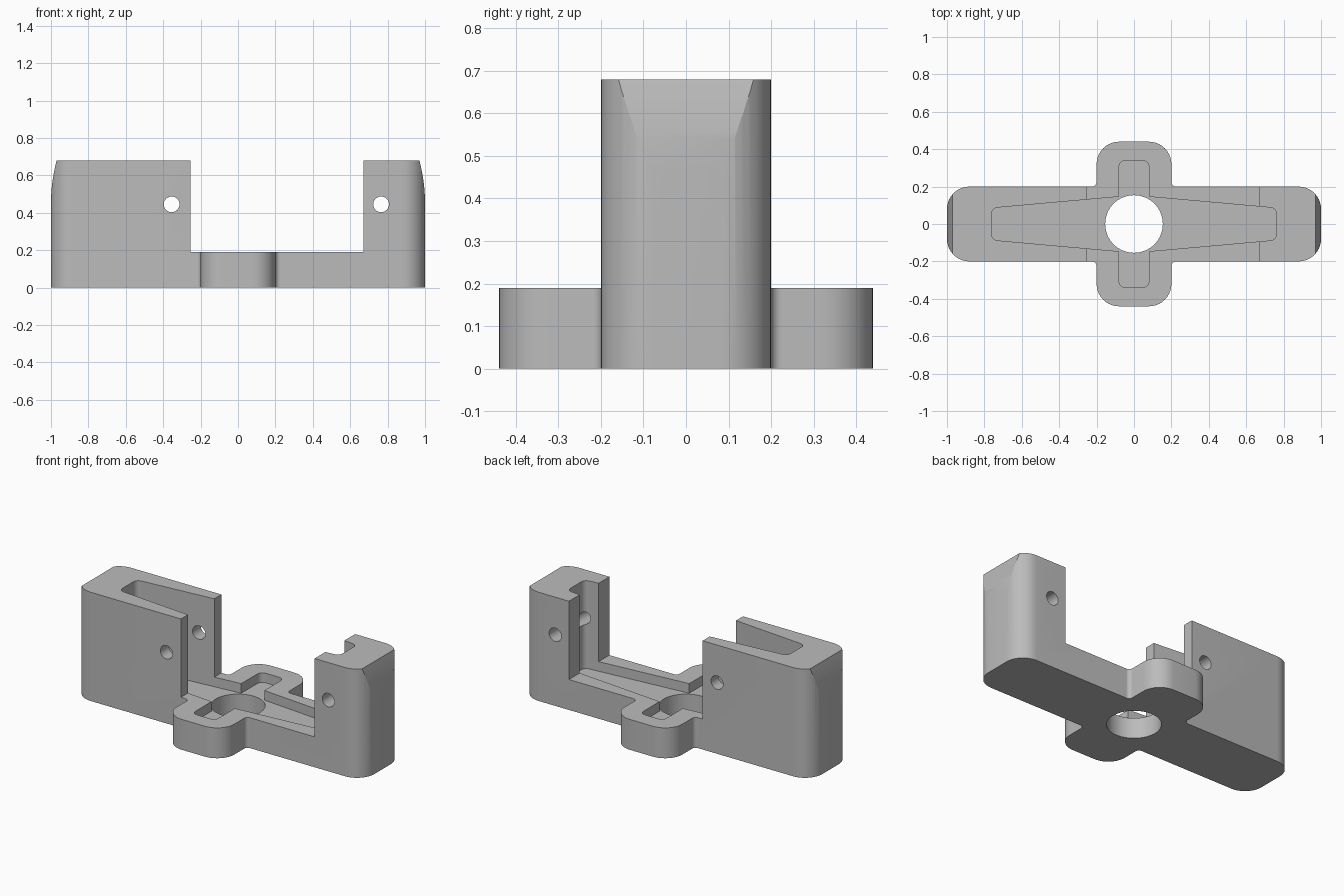
import bpy, bmesh, math
from mathutils import Vector

cube = bpy.data.objects.get("Cube")
if cube:
    bpy.data.objects.remove(cube, do_unlink=True)

grey = bpy.data.materials.new("plain grey")
grey.use_nodes = True
grey.diffuse_color = (0.5, 0.5, 0.5, 1)
grey.node_tree.nodes["Principled BSDF"].inputs["Base Color"].default_value = (0.5, 0.5, 0.5, 1)


def rounded(corners, steps=10):
    """Outline from (x, y, radius) corners, each replaced by a tangent arc."""
    out = []
    for i, (x, y, r) in enumerate(corners):
        p = Vector((x, y))
        a = (Vector(corners[i - 1][:2]) - p).normalized()
        b = (Vector(corners[(i + 1) % len(corners)][:2]) - p).normalized()
        if r == 0:
            out.append(p)
            continue
        half = a.angle(b) / 2
        centre = p + (a + b).normalized() * r / math.sin(half)
        start = p + a * r / math.tan(half) - centre
        end = p + b * r / math.tan(half) - centre
        sweep = start.angle_signed(end)
        for k in range(steps + 1):
            t = -sweep * k / steps
            c, s = math.cos(t), math.sin(t)
            out.append(centre + Vector((c * start.x - s * start.y, s * start.x + c * start.y)))
    return out


def circle(x, y, r, n=48):
    return [(x + r * math.cos(math.tau * k / n), y + r * math.sin(math.tau * k / n)) for k in range(n)]


def prism(name, outline, low, high, along_y=False):
    """Extrude an outline along z, or an xz outline along y."""
    bm = bmesh.new()
    place = (lambda u, v, w: (u, w, v)) if along_y else (lambda u, v, w: (u, v, w))
    face = bm.faces.new([bm.verts.new(place(u, v, low)) for u, v in outline])
    top = bmesh.ops.extrude_face_region(bm, geom=[face])["geom"]
    moved = [g for g in top if isinstance(g, bmesh.types.BMVert)]
    bmesh.ops.translate(bm, verts=moved, vec=place(0, 0, high - low))
    bmesh.ops.recalc_face_normals(bm, faces=bm.faces)
    mesh = bpy.data.meshes.new(name)
    bm.to_mesh(mesh)
    bm.free()
    mesh.materials.append(grey)
    obj = bpy.data.objects.new(name, mesh)
    bpy.context.collection.objects.link(obj)
    return obj


def cut(body, cutter):
    cutter.hide_render = True
    mod = body.modifiers.new("cut", 'BOOLEAN')
    mod.operation, mod.solver, mod.object = 'DIFFERENCE', 'EXACT', cutter
    bpy.context.view_layer.objects.active = body
    bpy.ops.object.modifier_apply(modifier=mod.name)
    bpy.data.objects.remove(cutter, do_unlink=True)


# Cross-shaped block at full height
quarter = [(1, 0.2, 0.12), (0.2, 0.2, 0.025), (0.2, 0.44, 0.12)]
half = quarter + [(-x, y, r) for x, y, r in reversed(quarter)]
cross = half + [(-x, -y, r) for x, y, r in half]
body = prism("bracket_body", rounded(cross), 0, 0.68)

# Open gap between the two towers
cut(body, prism("gap_cutter", [(-0.255, 0.19), (0.67, 0.19), (0.67, 1), (-0.255, 1)], -1, 1, True))

# Recess with tapered long arms and short side arms
upper = [(0.762, 0.085, 0.035), (0.08, 0.146, 0), (0.08, 0.34, 0.035)]
upper += [(-x, y, r) for x, y, r in reversed(upper)]
recess = upper + [(-x, -y, r) for x, y, r in upper]
cut(body, prism("recess_cutter", rounded(recess), 0.13, 1))

# Central bore and cross pin holes
cut(body, prism("bore_cutter", circle(0, 0, 0.154, 64), -1, 1))
for x in (-0.355, 0.765):
    cut(body, prism("pin_cutter", circle(x, 0.445, 0.042, 32), -1, 1, True))

# Gently curved tops of the outer end faces
for side in (-1, 1):
    curve = []
    for k in range(13):
        t = k / 12
        curve.append((side * (1.0005 - 0.0305 * t * t), 0.44 + 0.24 * t))
    curve += [(side * 0.966, 0.7), (side * 1.2, 0.7), (side * 1.2, 0.44)]
    cut(body, prism("end_cutter", curve, -1, 1, True))

# Smooth rounded walls with crisp edges
bpy.ops.object.select_all(action='DESELECT')
body.select_set(True)
bpy.context.view_layer.objects.active = body
bpy.ops.object.shade_smooth_by_angle(angle=math.radians(15))
